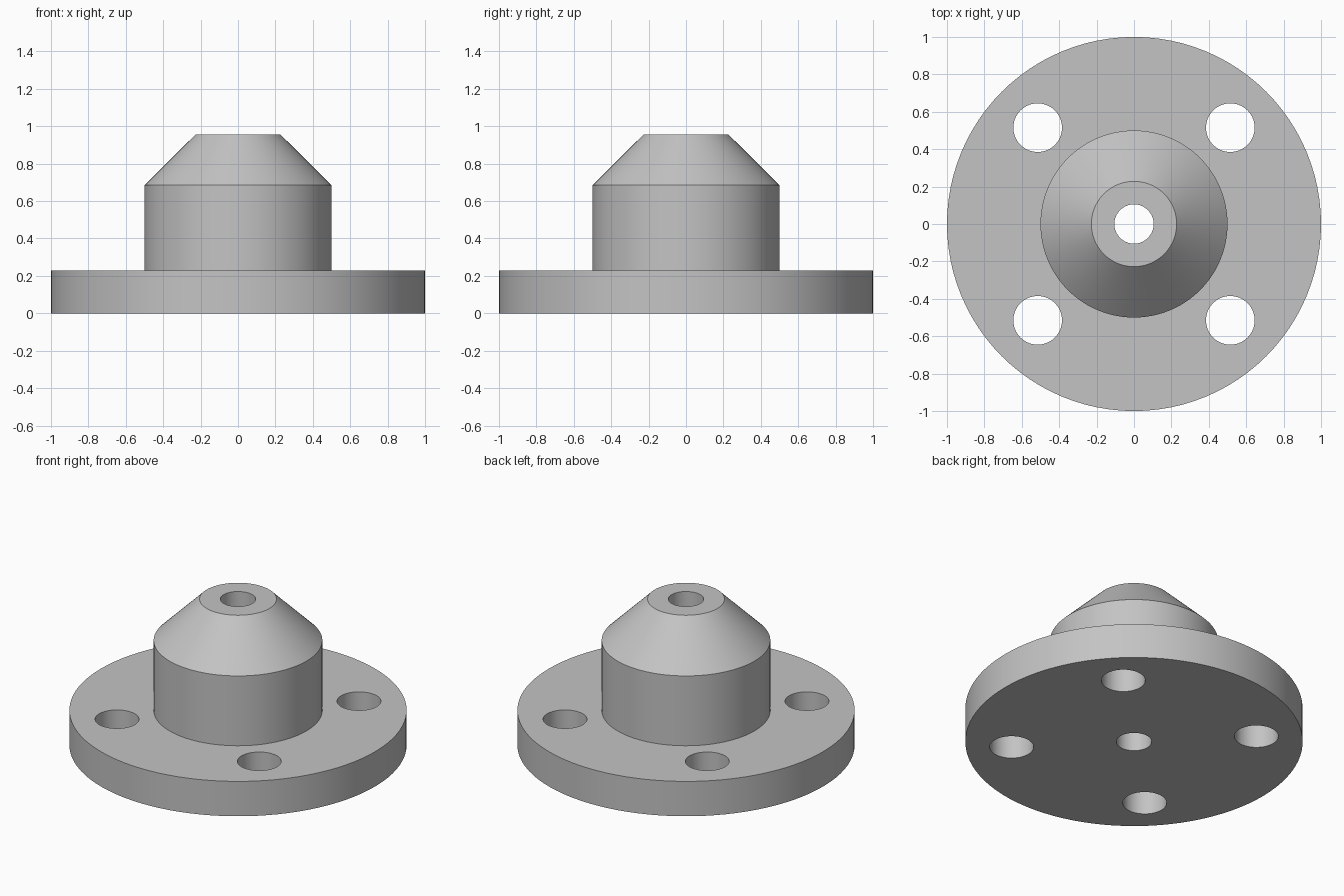
import bpy
import bmesh
import math
from mathutils import Vector

if "Cube" in bpy.data.objects:
    bpy.data.objects.remove(bpy.data.objects["Cube"], do_unlink=True)

SEGMENTS = 96
HOLE_OFFSET, HOLE_RADIUS = 0.515, 0.13

# Single plain grey
grey = bpy.data.materials.new("plain grey")
grey.use_nodes = True
colour = (0.55, 0.55, 0.55, 1)
grey.diffuse_color = colour
grey.node_tree.nodes["Principled BSDF"].inputs["Base Color"].default_value = colour


def revolve(name, profile):
    """Turn a closed (radius, height) outline around z."""
    bm = bmesh.new()
    verts = [bm.verts.new((r, 0, z)) for r, z in profile]
    edges = [bm.edges.new((v, verts[i - 1])) for i, v in enumerate(verts)]
    bmesh.ops.spin(bm, geom=verts + edges, cent=(0, 0, 0), axis=(0, 0, 1),
                   angle=math.tau, steps=SEGMENTS, use_merge=True)
    bmesh.ops.remove_doubles(bm, verts=bm.verts, dist=1e-5)
    bmesh.ops.recalc_face_normals(bm, faces=bm.faces)
    mesh = bpy.data.meshes.new(name)
    bm.to_mesh(mesh)
    bm.free()
    obj = bpy.data.objects.new(name, mesh)
    bpy.context.collection.objects.link(obj)
    mesh.materials.append(grey)
    return obj


# Flange, hub, taper and centre bore as one turned part
flange = revolve("hub_flange", [
    (0.105, 0), (1, 0), (1, 0.228), (0.5, 0.228),
    (0.5, 0.685), (0.228, 0.955), (0.105, 0.955),
])

# Four bolt holes drilled through the flange
bpy.context.view_layer.objects.active = flange
for sx in (-1, 1):
    for sy in (-1, 1):
        bpy.ops.mesh.primitive_cylinder_add(
            vertices=64, radius=HOLE_RADIUS, depth=1,
            location=Vector((sx, sy, 0)) * HOLE_OFFSET)
        drill = bpy.context.object
        drill.name = "bolt_hole_cutter"
        drill.hide_render = True
        drill.data.materials.append(grey)
        cut = flange.modifiers.new("bolt_hole", 'BOOLEAN')
        cut.operation = 'DIFFERENCE'
        cut.solver = 'EXACT'
        cut.object = drill
        bpy.context.view_layer.objects.active = flange
        bpy.ops.object.modifier_apply(modifier=cut.name)
        bpy.data.objects.remove(drill, do_unlink=True)

# Smooth round walls with crisp rims
bpy.ops.object.select_all(action='DESELECT')
flange.select_set(True)
bpy.context.view_layer.objects.active = flange
bpy.ops.object.shade_smooth_by_angle(angle=math.radians(30))
